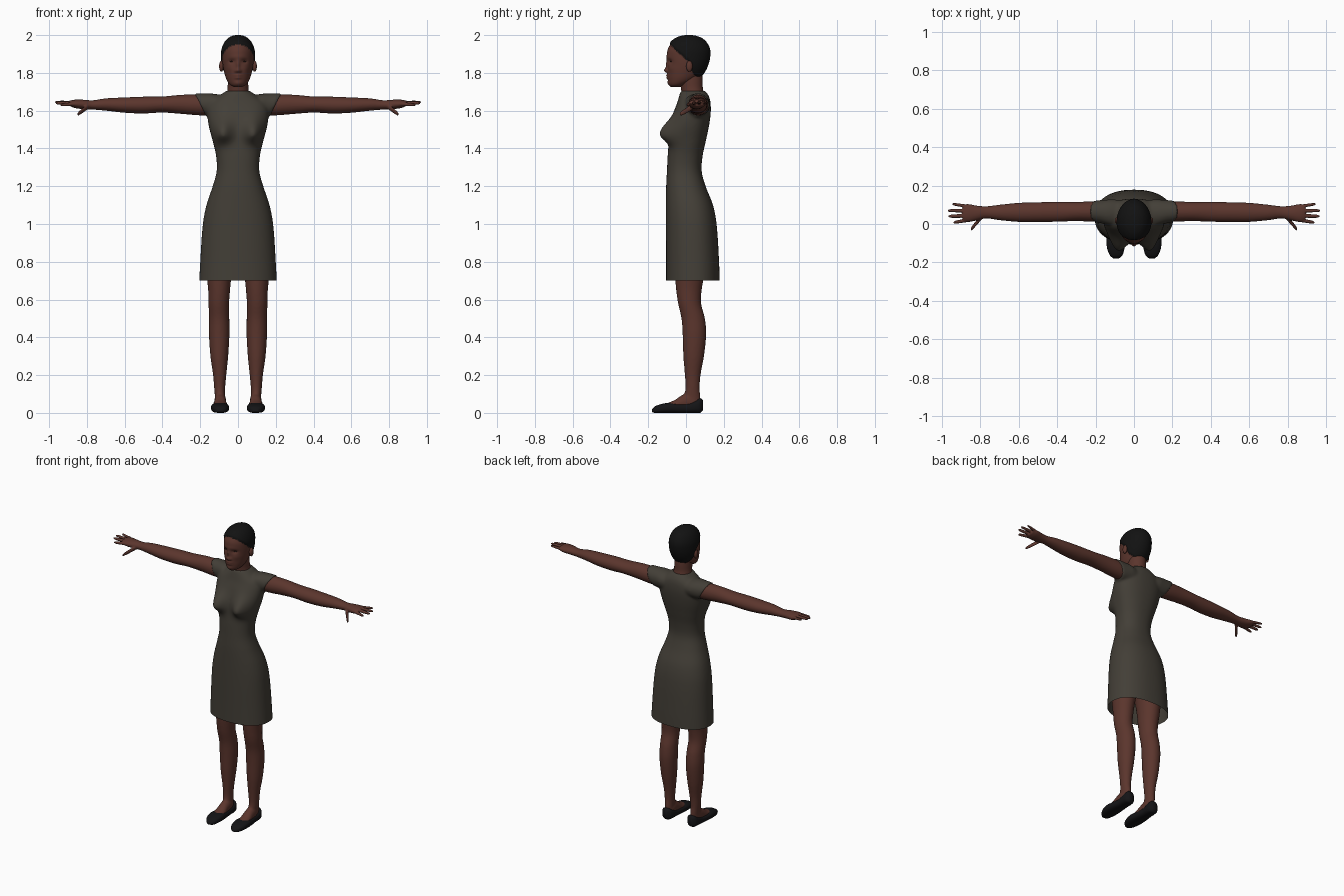
import bpy, bmesh
from math import sin, cos, tau, exp, copysign
from mathutils import Vector, Matrix

if "Cube" in bpy.data.objects:
    bpy.data.objects.remove(bpy.data.objects["Cube"])


def material(name, color):
    m = bpy.data.materials.new(name)
    m.use_nodes = True
    m.diffuse_color = (*color, 1)
    m.node_tree.nodes["Principled BSDF"].inputs["Base Color"].default_value = (*color, 1)
    return m


SKIN = material("brown skin", (0.105, 0.036, 0.026))
CLOTH = material("olive grey cloth", (0.056, 0.049, 0.038))
HAIR = material("black hair", (0.006, 0.006, 0.006))
LEATHER = material("black leather", (0.007, 0.007, 0.008))
EYE = material("dark eyes", (0.03, 0.015, 0.012))


def smooth_rows(rows, steps):
    """Smooth curve through all rows of numbers."""
    def slope(i):
        a, b = rows[max(i - 1, 0)], rows[min(i + 1, len(rows) - 1)]
        return [(q - p) / (b[0] - a[0]) for p, q in zip(a, b)]
    out = []
    for i in range(len(rows) - 1):
        a, b, ma, mb = rows[i], rows[i + 1], slope(i), slope(i + 1)
        h = b[0] - a[0]
        for k in range(steps):
            t = k / steps
            s = t * t * (3 - 2 * t)
            out.append([p + (q - p) * s + h * (t * (1 - t) ** 2 * u - t * t * (1 - t) * v)
                        for p, q, u, v in zip(a, b, ma, mb)])
    return out + [list(rows[-1])]


def loft(bm, axis, rows, n=32, steps=5, power=1.0, skew=0.0):
    """Closed body from rows (position, a min, a max, b min, b max) along an axis."""
    rings = []
    for t, a0, a1, b0, b1 in smooth_rows(rows, steps):
        ring = []
        for i in range(n):
            c, s = cos(tau * i / n), sin(tau * i / n)
            a = (a0 + a1) / 2 + (a1 - a0) / 2 * copysign(abs(c) ** power, c)
            b = (b0 + b1) / 2 + (b1 - b0) / 2 * copysign(abs(s) ** power, s)
            tt = t + skew * (b - (b0 + b1) / 2)
            co = {"x": (tt, a, b), "y": (a, tt, b), "z": (a, b, tt)}[axis]
            ring.append(bm.verts.new(co))
        rings.append(ring)
    for r, q in zip(rings, rings[1:]):
        for i in range(n):
            bm.faces.new((r[i], r[(i + 1) % n], q[(i + 1) % n], q[i]))
    bm.faces.new(rings[0])
    bm.faces.new(rings[-1])


def column(bm, rows, **kw):
    """Upright loft, centred on x, from rows (z, half width, front, back)."""
    loft(bm, "z", [(z, -w, w, f, b) for z, w, f, b in rows], **kw)


def ball(bm, center, size):
    bmesh.ops.create_uvsphere(bm, u_segments=20, v_segments=12, radius=1,
                              matrix=Matrix.Translation(center) @ Matrix.Diagonal((*size, 1)))


def finish(name, bm, *mats, mirror=False):
    bmesh.ops.recalc_face_normals(bm, faces=bm.faces[:])
    for f in bm.faces:
        f.smooth = True
    me = bpy.data.meshes.new(name)
    bm.to_mesh(me)
    bm.free()
    ob = bpy.data.objects.new(name, me)
    bpy.context.collection.objects.link(ob)
    for m in mats:
        me.materials.append(m)
    if mirror:
        ob.modifiers.new("mirror", "MIRROR")
    return ob


def fuse(bm, voxel, rounds):
    """Blend overlapping bodies into one skin and return it as a new bmesh."""
    ob = finish("blend", bm)
    rm = ob.modifiers.new("blend", "REMESH")
    rm.mode, rm.voxel_size = "VOXEL", voxel
    sm = ob.modifiers.new("relax", "SMOOTH")
    sm.factor, sm.iterations = 0.5, rounds
    dg = bpy.context.evaluated_depsgraph_get()
    me = bpy.data.meshes.new_from_object(ob.evaluated_get(dg))
    out = bmesh.new()
    out.from_mesh(me)
    bpy.data.objects.remove(ob)
    bpy.data.meshes.remove(me)
    return out


# Dress: body, bust and cap sleeves blended together, open at the hem
bm = bmesh.new()
column(bm, [(0.64, .208, -.105, .18), (0.8, .2, -.105, .175), (1.0, .186, -.106, .162),
            (1.1, .167, -.106, .143), (1.2, .134, -.105, .104), (1.28, .113, -.101, .083),
            (1.36, .116, -.097, .088), (1.44, .134, -.09, .105), (1.52, .155, -.085, .122),
            (1.59, .162, -.066, .131), (1.64, .15, -.047, .13), (1.675, .105, -.037, .122),
            (1.705, .062, -.028, .102)], n=64, steps=7, power=0.88)
for v in bm.verts:
    if v.co.y < 0:
        dx, dz = abs(v.co.x) - .085, v.co.z - 1.475
        v.co.y -= .066 * exp(-(dx / .05) ** 2 - (dz / (.075 if dz > 0 else .045)) ** 2)
for s in (1, -1):
    rows = [(.02, .0, .11, 1.6, 1.675), (.1, -.012, .128, 1.57, 1.69),
            (.15, .0, .126, 1.565, 1.692), (.2, .008, .123, 1.568, 1.693)]
    part = bmesh.new()
    loft(part, "x", rows, skew=0.5)
    for v in part.verts:
        v.co.x *= s
    me = bpy.data.meshes.new("sleeve")
    bmesh.ops.recalc_face_normals(part, faces=part.faces[:])
    part.to_mesh(me)
    part.free()
    bm.from_mesh(me)
    bpy.data.meshes.remove(me)
bm = fuse(bm, .008, 6)
bmesh.ops.bisect_plane(bm, geom=bm.verts[:] + bm.edges[:] + bm.faces[:], dist=1e-5,
                       plane_co=(0, 0, .7), plane_no=(0, 0, 1), clear_inner=True)
finish("dress", bm, CLOTH)

# Arms with palm, fingers and thumb
bm = bmesh.new()
loft(bm, "x", [(.12, .015, .118, 1.575, 1.683), (.2, .012, .118, 1.575, 1.685),
               (.3, .015, .115, 1.583, 1.684), (.4, .012, .115, 1.59, 1.675),
               (.5, .01, .113, 1.585, 1.674), (.6, .011, .11, 1.589, 1.67),
               (.7, .02, .1, 1.6, 1.665), (.77, .029, .092, 1.606, 1.655),
               (.82, .018, .096, 1.608, 1.658), (.865, .01, .104, 1.614, 1.658),
               (.89, .018, .1, 1.624, 1.654)])


def finger(start, end, r):
    rows = []
    for t, k in ((0, 1), (.4, 1), (.8, .85), (.95, .65), (1, .25)):
        x, y, z = Vector(start).lerp(Vector(end), t)
        rows.append((x, y - r * k, y + r * k, z - r * k, z + r * k))
    loft(bm, "x", rows, n=12)


finger((.85, .022, 1.637), (.94, .008, 1.63), .010)
finger((.85, .044, 1.64), (.967, .04, 1.64), .0105)
finger((.85, .068, 1.641), (.97, .07, 1.645), .010)
finger((.85, .09, 1.638), (.947, .104, 1.648), .009)
finger((.79, .04, 1.625), (.85, -.03, 1.58), .014)
finish("arms", fuse(bm, .004, 4), SKIN, mirror=True)

# Legs and feet
bm = bmesh.new()
loft(bm, "z", [(.03, .066, .122, -.01, .072), (.08, .068, .122, -.012, .076),
               (.13, .068, .126, -.003, .072), (.2, .062, .132, -.006, .077),
               (.3, .052, .146, -.014, .095), (.42, .045, .154, -.018, .107),
               (.5, .046, .154, -.024, .1), (.58, .047, .156, -.042, .08),
               (.65, .042, .158, -.052, .083), (.72, .035, .165, -.058, .095),
               (.85, .015, .175, -.07, .11), (.98, .004, .17, -.08, .12)])
loft(bm, "y", [(-.155, .075, .115, .01, .03), (-.11, .058, .132, .008, .048),
               (-.06, .058, .13, .008, .068), (-.02, .062, .126, .01, .095),
               (.03, .064, .124, .01, .11), (.075, .075, .115, .015, .06)])
finish("legs", fuse(bm, .006, 4), SKIN, mirror=True)

# Flat slip-on shoes
bm = bmesh.new()
loft(bm, "y", [(-.18, .08, .106, .004, .018), (-.165, .062, .124, 0, .034),
               (-.13, .05, .139, 0, .047), (-.09, .047, .143, 0, .053),
               (-.04, .052, .139, 0, .05), (.01, .057, .132, 0, .052),
               (.05, .056, .132, 0, .066), (.075, .063, .126, 0, .078),
               (.089, .078, .111, .012, .068)], power=0.75)
finish("shoes", bm, LEATHER, mirror=True)

# Neck
bm = bmesh.new()
column(bm, [(1.62, .07, -.02, .1), (1.68, .061, -.022, .097), (1.72, .055, -.027, .089),
            (1.76, .054, -.034, .088), (1.81, .052, -.03, .085)])
finish("neck", bm, SKIN)

# Head with face relief and a cropped cap of hair
bm = bmesh.new()
column(bm, [(1.724, .02, -.078, -.035), (1.738, .043, -.09, .005), (1.765, .061, -.096, .055),
            (1.80, .072, -.098, .088), (1.84, .08, -.097, .109), (1.88, .083, -.1, .12),
            (1.92, .081, -.098, .121), (1.955, .068, -.079, .105), (1.978, .048, -.052, .08),
            (1.989, .026, -.022, .05), (1.993, .006, .006, .022)], n=120, steps=7)
# relief: x, z, width, height, depth
RELIEF = [(0, 1.813, .012, .011, .017), (0, 1.84, .009, .024, .01), (0, 1.787, .019, .005, .008),
          (0, 1.774, .017, .006, .008), (0, 1.744, .02, .012, .005), (0, 1.885, .045, .012, .003)]
for s in (1, -1):
    RELIEF += [(s * .034, 1.861, .017, .011, -.01), (s * .045, 1.825, .02, .018, .004),
               (s * .013, 1.809, .007, .007, .006)]
HAIRLINE = [(-.2, 1.95), (-.085, 1.95), (-.06, 1.925), (-.01, 1.88), (.015, 1.86),
            (.035, 1.80), (.06, 1.775), (.2, 1.772)]


def above_hairline(co):
    for (y0, z0), (y1, z1) in zip(HAIRLINE, HAIRLINE[1:]):
        if co.y <= y1:
            return co.z - z0 - (z1 - z0) * (co.y - y0) / (y1 - y0)
    return 0


for v in bm.verts:
    lift = above_hairline(v.co)
    if v.co.y < -.02:
        x, z = v.co.x, v.co.z
        v.co.y -= sum(d * exp(-((x - cx) / w) ** 2 - ((z - cz) / h) ** 2)
                      for cx, cz, w, h, d in RELIEF)
    if lift > 0:
        v.co += (v.co - Vector((0, .015, 1.86))).normalized() * .008 * min(lift / .012, 1)
bm.faces.ensure_lookup_table()
for f in bm.faces:
    f.material_index = int(above_hairline(f.calc_center_median()) > 0)
finish("head", bm, SKIN, HAIR)

# Ears and eyes
bm = bmesh.new()
ball(bm, (.088, .018, 1.835), (.012, .017, .029))
finish("ears", bm, SKIN, mirror=True)
bm = bmesh.new()
ball(bm, (.034, -.079, 1.861), (.012, .005, .0035))
finish("eyes", bm, EYE, mirror=True)
